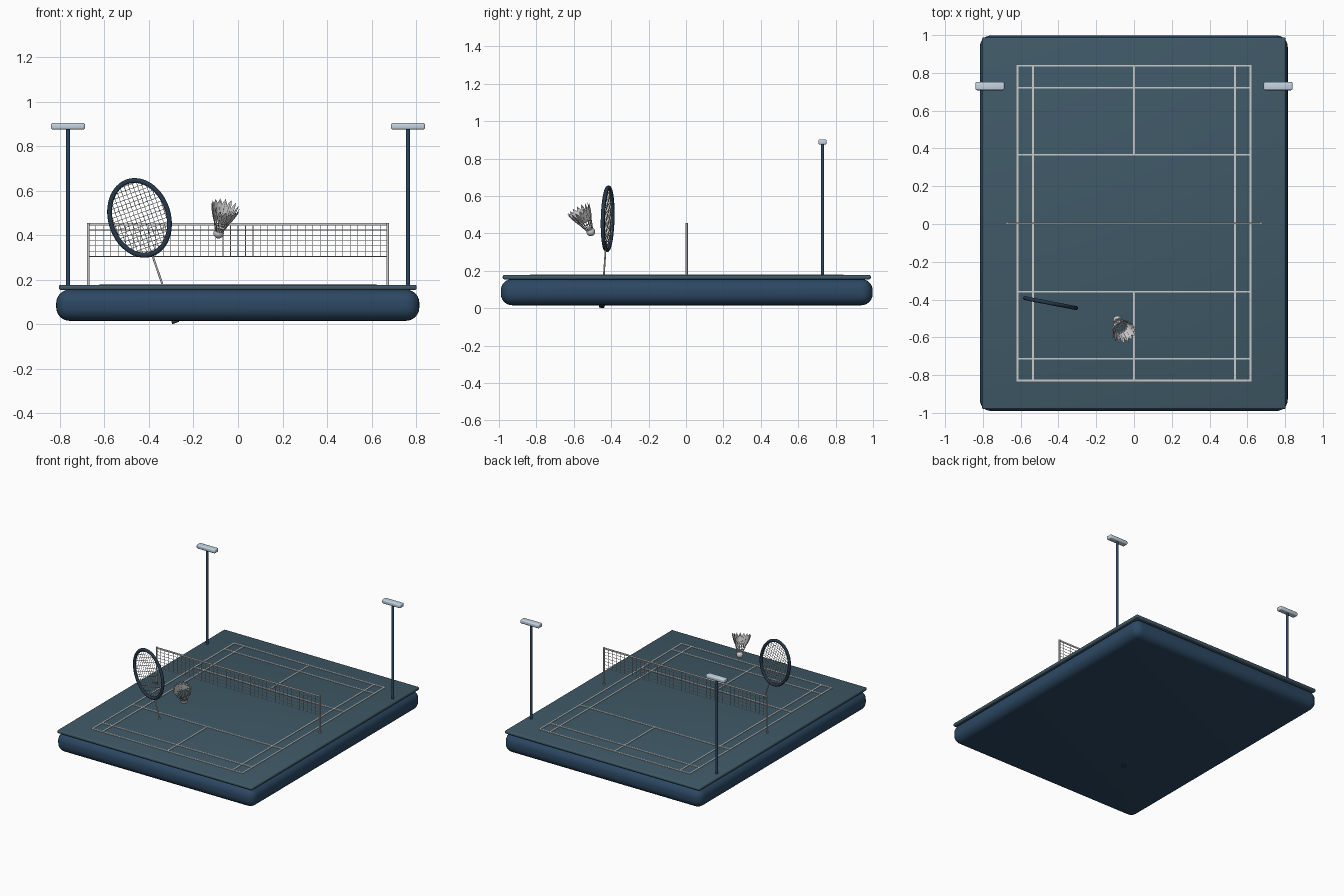
import bpy, bmesh, math
from mathutils import Vector, Matrix

if "Cube" in bpy.data.objects:
    bpy.data.objects.remove(bpy.data.objects["Cube"])


def material(name, rgb):
    m = bpy.data.materials.new(name)
    m.diffuse_color = (*rgb, 1)
    m.use_nodes = True
    m.node_tree.nodes["Principled BSDF"].inputs["Base Color"].default_value = m.diffuse_color
    return m


NAVY = material("navy", (0.025, 0.065, 0.125))
COURT = material("court_blue", (0.05, 0.10, 0.135))
DARK = material("dark_navy", (0.02, 0.04, 0.07))
PALE = material("pale_blue", (0.55, 0.66, 0.76))
CY = 0.004


def finish(name, bm, mat=None, smooth=True):
    bmesh.ops.recalc_face_normals(bm, faces=bm.faces)
    me = bpy.data.meshes.new(name)
    bm.to_mesh(me)
    bm.free()
    ob = bpy.data.objects.new(name, me)
    bpy.context.collection.objects.link(ob)
    if mat:
        me.materials.append(mat)
    if smooth:
        bpy.ops.object.select_all(action='DESELECT')
        ob.select_set(True)
        bpy.context.view_layer.objects.active = ob
        bpy.ops.object.shade_smooth_by_angle(angle=math.radians(40))
    return ob


def add_box(bm, center, size):
    bmesh.ops.create_cube(bm, size=1, matrix=Matrix.Translation(center) @ Matrix.Diagonal((*size, 1)))


def box(name, center, size, bevel, segs, mat):
    bm = bmesh.new()
    add_box(bm, center, size)
    bmesh.ops.bevel(bm, geom=bm.edges[:], offset=bevel, segments=segs, profile=0.5, affect='EDGES')
    return finish(name, bm, mat)


def add_rod(bm, a, b, r1, r2=None, sides=8):
    a, b = Vector(a), Vector(b)
    d = b - a
    mat = Matrix.Translation((a + b) / 2) @ d.to_track_quat('Z', 'Y').to_matrix().to_4x4()
    bmesh.ops.create_cone(bm, cap_ends=True, segments=sides, radius1=r1,
                          radius2=r1 if r2 is None else r2, depth=d.length, matrix=mat)


def rods(name, pairs, r, sides=8, mat=None):
    bm = bmesh.new()
    for a, b in pairs:
        add_rod(bm, a, b, r, sides=sides)
    return finish(name, bm, mat)


def add_ring(bm, rx, ry, r, z=0, n=64, m=10):
    # closed elliptical tube in the local XY plane
    loops = []
    for i in range(n):
        t = 2 * math.pi * i / n
        p = Vector((rx * math.cos(t), ry * math.sin(t), z))
        out = Vector((ry * math.cos(t), rx * math.sin(t), 0)).normalized()
        loops.append([bm.verts.new(p + out * r * math.cos(2 * math.pi * j / m)
                                   + Vector((0, 0, r * math.sin(2 * math.pi * j / m)))) for j in range(m)])
    for i in range(n):
        p, q = loops[i], loops[(i + 1) % n]
        for j in range(m):
            k = (j + 1) % m
            bm.faces.new((p[j], q[j], q[k], p[k]))


# base and court slab
box("base", (-0.001, CY, 0.086), (1.63, 1.988, 0.14), 0.06, 6, NAVY)
box("court_slab", (-0.001, CY, 0.166), (1.606, 1.968, 0.023), 0.008, 3, COURT)

# court lines
bm = bmesh.new()
LX, LY, W = 0.617, 0.833, 0.009
for x in (-LX, -0.535, 0.535, LX):
    add_box(bm, (x, CY, 0.179), (W, 2 * LY + W, 0.005))
for s in (-1, 1):
    for y in (0.3625, 0.7175, LY):
        add_box(bm, (0, CY + s * y, 0.179), (2 * LX, W, 0.0052))
    add_box(bm, (0, CY + s * (0.3625 + LY) / 2, 0.179), (W, LY - 0.3625, 0.0054))
finish("court_lines", bm, None, False)

# net: posts, top tape and mesh
NX = 0.672
rods("net_posts", [((s * NX, CY, 0.172), (s * NX, CY, 0.455)) for s in (-1, 1)], 0.006, 12)
box("net_tape", (0, CY, 0.449), (2 * NX, 0.007, 0.012), 0.002, 2, None)
z0, z1, cols, rows = 0.305, 0.447, 40, 6
strands = [((-NX + 2 * NX * i / cols, CY, z0), (-NX + 2 * NX * i / cols, CY, z1)) for i in range(1, cols)]
strands += [((-NX, CY, z0 + (z1 - z0) * j / rows), (NX, CY, z0 + (z1 - z0) * j / rows)) for j in range(rows)]
rods("net_mesh", strands, 0.0015, 6)

# floodlights
for side, s in (("left", -1), ("right", 1)):
    rods(side + "_light_pole", [((s * 0.763, 0.73, 0.17), (s * 0.763, 0.73, 0.88))], 0.009, 16, NAVY)
    box(side + "_light_head", (s * 0.763, 0.73, 0.889), (0.153, 0.044, 0.029), 0.008, 3, PALE)

# racket: local X across, local Y along the handle axis, origin at head centre
RACKET = (Matrix.Translation((-0.442, -0.419, 0.478)) @ Matrix.Rotation(math.radians(-11), 4, 'Z')
          @ Matrix.Rotation(math.radians(-19.3), 4, 'Y') @ Matrix.Rotation(math.radians(90), 4, 'X'))
A, B = 0.132, 0.1715
bm = bmesh.new()
add_ring(bm, A, B, 0.011)
parts = [finish("racket_frame", bm, DARK)]
lines = []
for i in range(-6, 7):
    x = i * 0.0195
    h = B * math.sqrt(1 - (x / A) ** 2)
    lines.append(((x, -h, 0), (x, h, 0)))
for i in range(-8, 9):
    y = i * 0.0195
    w = A * math.sqrt(1 - (y / B) ** 2)
    lines.append(((-w, y, 0), (w, y, 0)))
parts.append(rods("racket_strings", lines, 0.0013, 6))
parts.append(rods("racket_shaft", [((0, -B, 0), (0, -0.37, 0))], 0.0045, 12))
parts.append(rods("racket_handle", [((0, -0.36, 0), (0, -0.499, 0))], 0.016, 16, DARK))
for p in parts:
    p.matrix_world = RACKET

# shuttlecock: local Z runs from cork to feather tips
AXIS = Vector((0.031, -0.064, 0.117))
SHUTTLE = Matrix.Translation((-0.087, -0.509, 0.409)) @ AXIS.to_track_quat('Z', 'Y').to_matrix().to_4x4()
H0, R0, H1, R1 = 0.012, 0.018, 0.14, 0.064


def radius(h):
    return R0 + (R1 - R0) * (h - H0) / (H1 - H0)


bm = bmesh.new()
bmesh.ops.create_uvsphere(bm, u_segments=24, v_segments=14, radius=0.0235)
parts = [finish("shuttle_cork", bm)]
quills, vanes = bmesh.new(), bmesh.new()
for i in range(16):
    turn = Matrix.Rotation(2 * math.pi * i / 16, 4, 'Z')
    add_rod(quills, turn @ Vector((R0, 0, H0)), turn @ Vector((R1, 0, H1)), 0.0018, 0.0009, 6)
    # leaf shaped vane, twisted a little so neighbours overlap
    outline = [(0.058, 0.001), (0.075, 0.008), (0.105, 0.0115), (0.125, 0.009), (0.143, 0.0)]
    pts = [(h, w) for h, w in outline] + [(h, -w) for h, w in reversed(outline[:-1])]
    layers = []
    for t in (-0.0006, 0.0006):
        layers.append([vanes.verts.new(turn @ Vector((radius(h) + 0.3 * w + t, w, h))) for h, w in pts])
    vanes.faces.new(layers[0])
    vanes.faces.new(layers[1][::-1])
    for j in range(len(pts)):
        k = (j + 1) % len(pts)
        vanes.faces.new((layers[0][j], layers[0][k], layers[1][k], layers[1][j]))
parts.append(finish("shuttle_quills", quills))
parts.append(finish("shuttle_feathers", vanes, None, False))
bm = bmesh.new()
for h in (0.035, 0.052):
    add_ring(bm, radius(h), radius(h), 0.0015, h, 32, 6)
parts.append(finish("shuttle_threads", bm))
for p in parts:
    p.matrix_world = SHUTTLE
